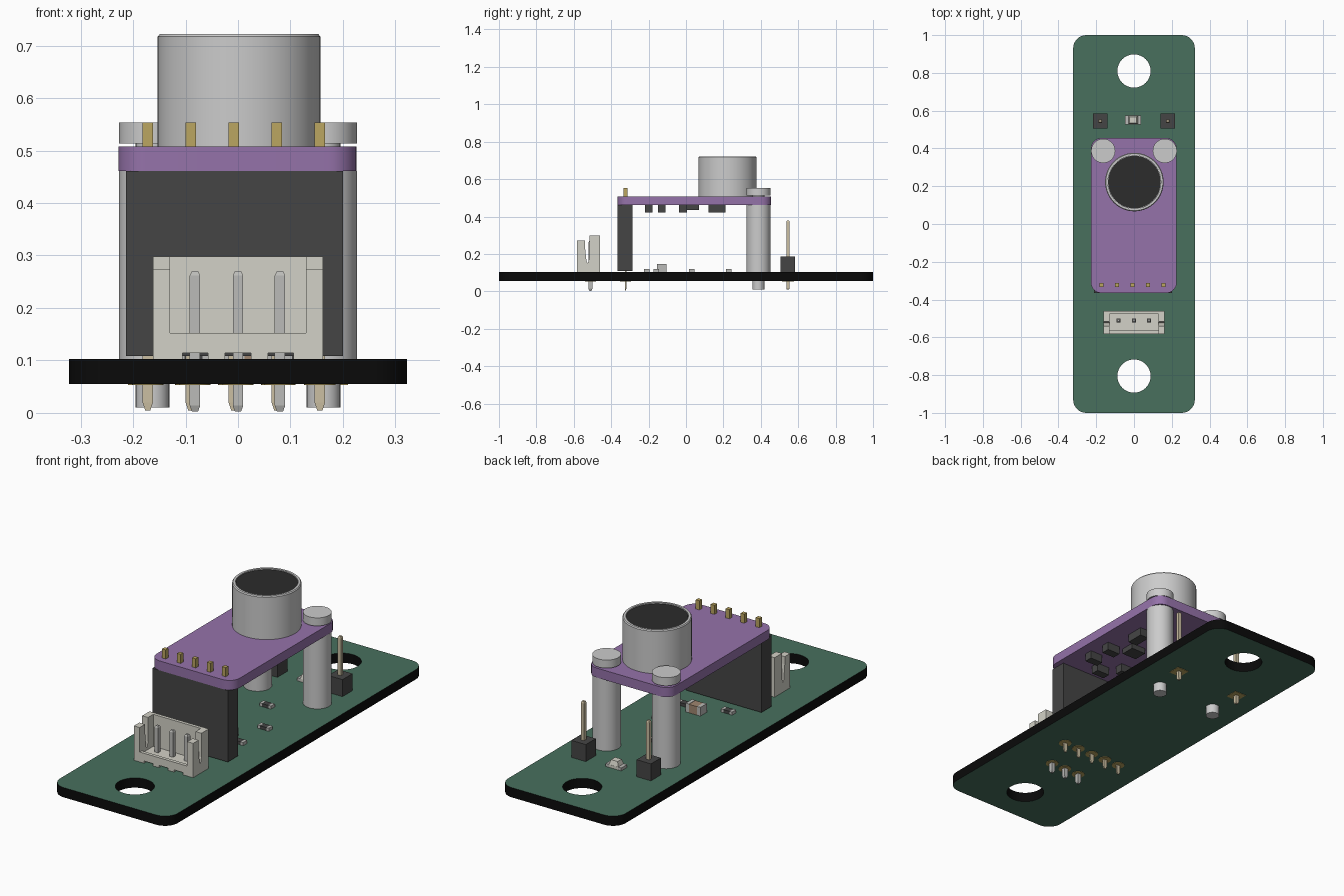
import bpy, bmesh
from math import pi, cos, sin, sqrt

if "Cube" in bpy.data.objects:
    bpy.data.objects.remove(bpy.data.objects["Cube"])


def mat(name, r, g, b):
    m = bpy.data.materials.new(name)
    m.diffuse_color = (r, g, b, 1)
    m.use_nodes = True
    m.node_tree.nodes["Principled BSDF"].inputs["Base Color"].default_value = m.diffuse_color
    return m


GREEN = mat("solder_mask", 0.065, 0.16, 0.11)
BLACK = mat("board_edge", 0.003, 0.003, 0.003)
PURPLE = mat("purple_mask", 0.3, 0.17, 0.4)
DARK = mat("dark_plastic", 0.06, 0.06, 0.06)
FELT = mat("felt", 0.025, 0.025, 0.025)
GOLD = mat("gold", 0.5, 0.38, 0.12)
BRASS = mat("pale_brass", 0.6, 0.52, 0.36)
CREAM = mat("cream_plastic", 0.65, 0.64, 0.57)
TIN = mat("tin", 0.5, 0.5, 0.48)
TAN = mat("ceramic", 0.35, 0.24, 0.16)


def finish(name, bm, *mats):
    bmesh.ops.remove_doubles(bm, verts=bm.verts, dist=1e-5)
    bmesh.ops.recalc_face_normals(bm, faces=bm.faces)
    me = bpy.data.meshes.new(name)
    bm.to_mesh(me)
    bm.free()
    ob = bpy.data.objects.new(name, me)
    bpy.context.collection.objects.link(ob)
    for m in mats:
        if m:
            me.materials.append(m)
    return ob


def smooth(ob):
    bpy.ops.object.select_all(action='DESELECT')
    ob.select_set(True)
    bpy.context.view_layer.objects.active = ob
    bpy.ops.object.shade_smooth_by_angle(angle=0.6)


def box(name, x0, x1, y0, y1, z0, z1, m=None):
    bm = bmesh.new()
    bmesh.ops.create_cube(bm, size=1)
    for v in bm.verts:
        v.co = ((x0 + x1) / 2 + v.co.x * (x1 - x0),
                (y0 + y1) / 2 + v.co.y * (y1 - y0),
                (z0 + z1) / 2 + v.co.z * (z1 - z0))
    return finish(name, bm, m)


def loft(name, x, y, rings, n=4, m=None):
    """Stack of (z, half width, half depth) sections; n = 4 is rectangular, otherwise round."""
    bm = bmesh.new()
    k, off = (sqrt(2), pi / 4) if n == 4 else (1, 0)
    loops = [[bm.verts.new((x + k * rx * cos(off + 2 * pi * i / n),
                            y + k * ry * sin(off + 2 * pi * i / n), z))
              for i in range(n)] for z, rx, ry in rings]
    for a, b in zip(loops, loops[1:]):
        for i in range(n):
            j = (i + 1) % n
            bm.faces.new((a[i], a[j], b[j], b[i]))
    bm.faces.new(loops[0])
    bm.faces.new(loops[-1])
    ob = finish(name, bm, m)
    if n > 4:
        smooth(ob)
    return ob


def plate(name, x0, x1, y0, y1, z0, z1, r, holes, mats):
    """Rounded board with round holes; second material goes on the edges."""
    cu = bpy.data.curves.new(name + "_outline", 'CURVE')
    cu.dimensions, cu.fill_mode, cu.extrude = '2D', 'BOTH', (z1 - z0) / 2
    pts = []
    for cx, cy, q in ((x1 - r, y1 - r, 0), (x0 + r, y1 - r, 1),
                      (x0 + r, y0 + r, 2), (x1 - r, y0 + r, 3)):
        pts += [(cx + r * cos((q + i / 8) * pi / 2), cy + r * sin((q + i / 8) * pi / 2))
                for i in range(9)]
    loops = [pts] + [[(hx + hr * cos(i * pi / 24), hy + hr * sin(i * pi / 24))
                      for i in range(48)] for hx, hy, hr in holes]
    for lp in loops:
        s = cu.splines.new('POLY')
        s.points.add(len(lp) - 1)
        for p, c in zip(s.points, lp):
            p.co = (*c, 0, 1)
        s.use_cyclic_u = True
    tmp = bpy.data.objects.new(name + "_outline", cu)
    bpy.context.collection.objects.link(tmp)
    me = bpy.data.meshes.new_from_object(tmp.evaluated_get(bpy.context.evaluated_depsgraph_get()))
    bm = bmesh.new()
    bm.from_mesh(me)
    bpy.data.objects.remove(tmp)
    for v in bm.verts:
        v.co.z += (z0 + z1) / 2
    for f in bm.faces:
        f.normal_update()
        f.material_index = 1 if len(mats) > 1 and abs(f.normal.z) < 0.5 else 0
    smooth(finish(name, bm, *mats))


def chip(name, x, y, sx, sy, z0, h, m):
    """Small surface-mount part with metal ends along x."""
    e = sx * 0.22
    box(name + "_body", x - sx / 2 + e, x + sx / 2 - e, y - sy / 2, y + sy / 2, z0, z0 + h, m)
    for s in (-1, 1):
        c = x + s * (sx / 2 - e / 2)
        box(name + "_terminal", c - e / 2, c + e / 2, y - sy / 2, y + sy / 2, z0, z0 + h * 1.03, TIN)


# Boards
T = 0.103
plate("base_board", -0.322, 0.322, -1, 1, 0.055, T, 0.07,
      [(0, 0.81, 0.088), (0, -0.805, 0.088)], (GREEN, BLACK))
plate("module_board", -0.228, 0.226, -0.365, 0.455, 0.461, 0.508, 0.055, [], (PURPLE,))

# Microphone can with recessed felt
loft("microphone_can", 0.002, 0.222, [(0.508, 0.155, 0.155), (0.717, 0.155, 0.155),
     (0.722, 0.151, 0.151), (0.722, 0.14, 0.14), (0.712, 0.14, 0.14)], 64)
loft("microphone_felt", 0.002, 0.222, [(0.71, 0.139, 0.139), (0.717, 0.139, 0.139)], 64, FELT)

# Support posts with heads and locating pegs
for s in (-1, 1):
    loft("support_post", s * 0.163, 0.387, [(T, 0.064, 0.064), (0.461, 0.064, 0.064)], 40)
    loft("post_neck", s * 0.163, 0.387, [(0.45, 0.032, 0.032), (0.52, 0.032, 0.032)], 32)
    loft("post_head", s * 0.163, 0.387, [(0.513, 0.064, 0.064), (0.553, 0.064, 0.064)], 40)
    loft("post_peg", s * 0.163, 0.387, [(0.01, 0.032, 0.032), (0.104, 0.032, 0.032)], 32)

# Header socket and its pins
box("header_socket", -0.213, 0.2, -0.365, -0.285, 0.108, 0.461, DARK)
for i in range(5):
    x = -0.172 + 0.082 * i
    loft("header_pin", x, -0.323, [(0.46, 0.01, 0.01), (0.553, 0.01, 0.01)], 4, GOLD)
    loft("header_tail", x, -0.323, [(0.005, 0.005, 0.003), (0.02, 0.01, 0.004),
                                    (0.115, 0.01, 0.004)], 4, BRASS)
    loft("solder_pad", x, -0.323, [(0.053, 0.03, 0.03), (0.056, 0.03, 0.03)], 24, GOLD)

# Three-way connector: slotted side walls, back wall, floor, front lip
side = [(-0.582, T), (-0.46, T), (-0.46, 0.298), (-0.517, 0.298), (-0.517, 0.18),
        (-0.524, 0.15), (-0.532, 0.16), (-0.54, 0.235), (-0.54, 0.273), (-0.582, 0.273)]
for s in (-1, 1):
    bm = bmesh.new()
    f = bm.faces.new([bm.verts.new((s * 0.13, y, z)) for y, z in side])
    ext = bmesh.ops.extrude_face_region(bm, geom=[f])["geom"]
    for v in ext:
        if isinstance(v, bmesh.types.BMVert):
            v.co.x = s * 0.162
    finish("connector_side", bm, CREAM)
box("connector_back", -0.135, 0.135, -0.476, -0.46, 0.115, 0.298, CREAM)
box("connector_floor", -0.135, 0.135, -0.57, -0.47, 0.114, 0.14, CREAM)
box("connector_lip", -0.135, 0.135, -0.582, -0.565, 0.114, 0.152, CREAM)
for x0, x1 in ((-0.135, -0.106), (-0.057, -0.025), (0.025, 0.057), (0.106, 0.135)):
    box("connector_foot", x0, x1, -0.582, -0.46, T, 0.115, CREAM)
for x in (-0.082, 0, 0.08):
    loft("connector_pin", x, -0.511, [(0.003, 0.006, 0.006), (0.014, 0.01, 0.01), (0.262, 0.01, 0.01),
                                      (0.27, 0.006, 0.006)], 4, TIN)
    loft("solder_pad", x, -0.511, [(0.053, 0.03, 0.03), (0.056, 0.03, 0.03)], 24, GOLD)

# Test posts
for s in (-1, 1):
    x = s * 0.178
    loft("test_post_base", x, 0.545, [(T, 0.039, 0.039), (0.187, 0.039, 0.039)], 4, DARK)
    loft("test_post_pin", x, 0.545, [(0.01, 0.006, 0.006), (0.018, 0.009, 0.009),
                                     (0.37, 0.009, 0.009), (0.378, 0.006, 0.006)], 4, BRASS)
    loft("solder_pad", x, 0.545, [(0.053, 0.032, 0.032), (0.056, 0.032, 0.032)], 4, GOLD)

# Diode and small parts on the base board
chip("diode", -0.005, 0.551, 0.085, 0.046, T, 0.014, CREAM)
loft("diode_lens", -0.005, 0.551, [(0.115, 0.026, 0.023), (0.14, 0.018, 0.016)], 4, CREAM)
chip("filter_capacitor", 0.035, -0.13, 0.08, 0.05, T, 0.042, TAN)
for x, y in ((0, 0.228), (0.127, 0.03), (0.12, -0.16), (-0.085, -0.21)):
    chip("resistor", x, y, 0.062, 0.03, T, 0.015, DARK)

# Parts under the module board
for x, y, sx, sy, h in ((-0.11, -0.2, 0.07, 0.04, 0.04), (0.04, -0.2, 0.07, 0.04, 0.04),
                        (0.14, -0.13, 0.07, 0.04, 0.04), (-0.05, -0.13, 0.07, 0.04, 0.04),
                        (0.13, -0.016, 0.07, 0.042, 0.04), (-0.12, -0.016, 0.07, 0.042, 0.04),
                        (0.03, 0.035, 0.08, 0.07, 0.027), (0.11, 0.165, 0.05, 0.09, 0.04),
                        (-0.02, 0.165, 0.05, 0.09, 0.04)):
    box("module_component", x - sx / 2, x + sx / 2, y - sy / 2, y + sy / 2, 0.461 - h, 0.463, DARK)
